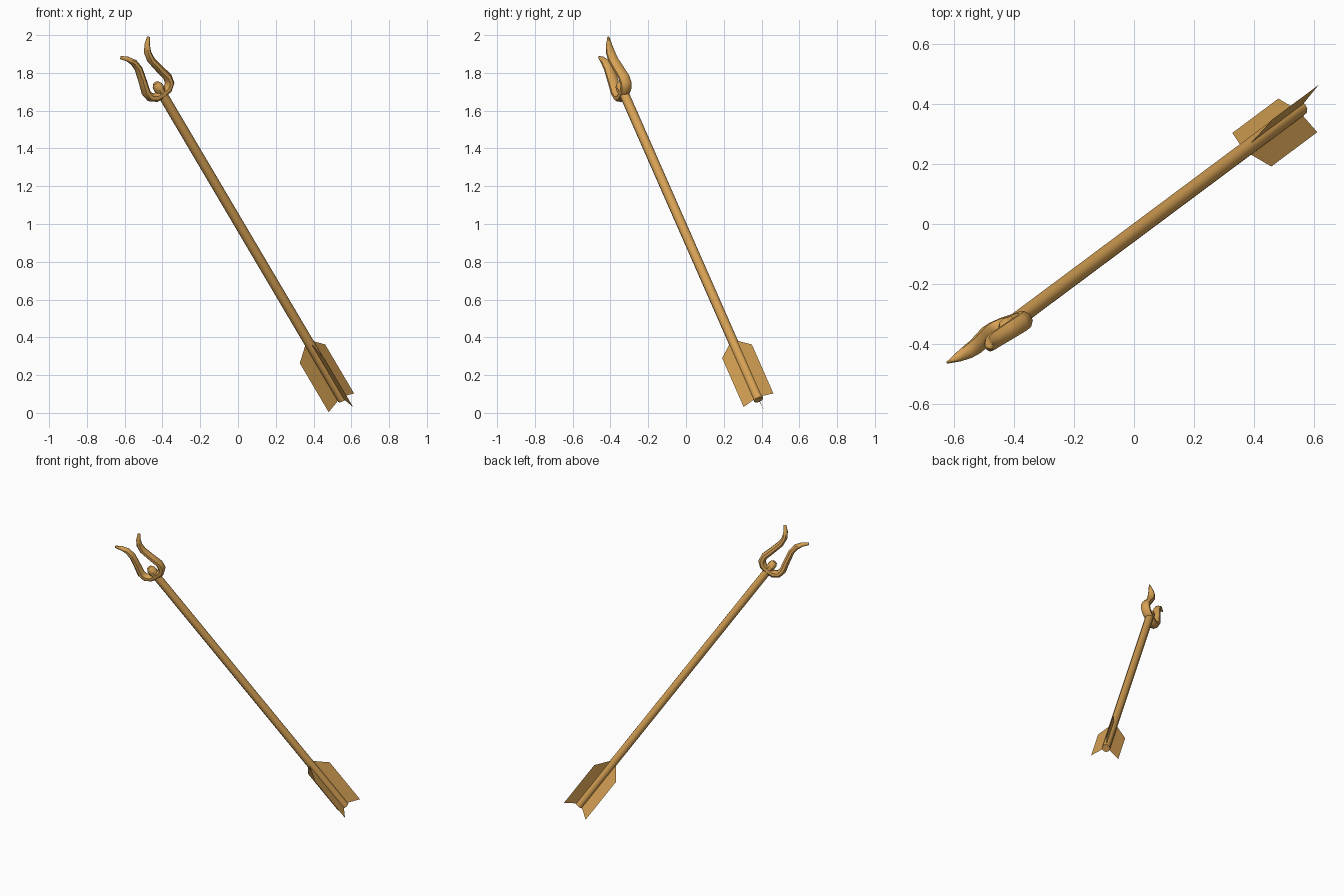
import bpy, bmesh, math
from mathutils import Vector

if "Cube" in bpy.data.objects:
    bpy.data.objects.remove(bpy.data.objects["Cube"])

# Arrow frame: tail point, shaft direction, fork spread direction, fork normal
TAIL = Vector((0.568, 0.395, 0.046))
D = Vector((-0.475, -0.354, 0.805)).normalized()
E = Vector((0.77, 0.26, 0.585))
E = (E - D * E.dot(D)).normalized()
N = D.cross(E)

brass = bpy.data.materials.new("warm_brass")
brass.diffuse_color = (0.68, 0.36, 0.09, 1)
brass.use_nodes = True
brass.node_tree.nodes["Principled BSDF"].inputs["Base Color"].default_value = brass.diffuse_color


def at(s, u=0.0, v=0.0):
    """s along the shaft, u across the fork, v out of the fork plane."""
    return TAIL + D * s + E * u + N * v


def finish(name, bm, smooth=True):
    bmesh.ops.recalc_face_normals(bm, faces=bm.faces[:])
    me = bpy.data.meshes.new(name)
    bm.to_mesh(me)
    bm.free()
    me.materials.append(brass)
    ob = bpy.data.objects.new(name, me)
    bpy.context.collection.objects.link(ob)
    if smooth:
        bpy.ops.object.select_all(action='DESELECT')
        bpy.context.view_layer.objects.active = ob
        ob.select_set(True)
        bpy.ops.object.shade_smooth_by_angle(angle=math.radians(45))
    return ob


def tube(name, path, sides):
    """Sweep an ellipse along (u, s, in-plane radius, out-of-plane radius)."""
    bm = bmesh.new()
    rings = []
    for i, (u, s, a, b) in enumerate(path):
        p, q = path[max(i - 1, 0)], path[min(i + 1, len(path) - 1)]
        t = Vector((q[0] - p[0], q[1] - p[1])).normalized()
        ring = []
        for k in range(sides):
            ang = 2 * math.pi * (k + 0.5) / sides
            c = a * math.cos(ang)
            ring.append(bm.verts.new(at(s + t.x * c, u - t.y * c, b * math.sin(ang))))
        rings.append(ring)
    for r0, r1 in zip(rings, rings[1:]):
        for k in range(sides):
            j = (k + 1) % sides
            bm.faces.new((r0[k], r0[j], r1[j], r1[k]))
    bm.faces.new(rings[0])
    bm.faces.new(rings[-1])
    return finish(name, bm)


# Straight shaft
tube("shaft", [(0, 0.03, 0.026, 0.026), (0, 2.06, 0.026, 0.026)], 10)

# Rounded nub where the shaft meets the fork
tube("shaft_nub", [(0, 2.03, 0.026, 0.026), (0, 2.07, 0.029, 0.031),
                   (0, 2.095, 0.027, 0.028), (0, 2.112, 0.016, 0.016)], 8)

# Wavy two-pronged head: one half, mirrored into a continuous tube
half = [(0.04, 2.044, 0.024, 0.030), (0.066, 2.064, 0.024, 0.031),
        (0.073, 2.10, 0.023, 0.031), (0.057, 2.165, 0.021, 0.030),
        (0.042, 2.235, 0.020, 0.028), (0.047, 2.28, 0.018, 0.025),
        (0.066, 2.315, 0.014, 0.017), (0.096, 2.347, 0.009, 0.003)]
mirrored = [(-u, s, a, b) for u, s, a, b in reversed(half)]
tube("forked_head", mirrored + [(0, 2.04, 0.024, 0.029)] + half, 8)

# Three flat fins, 120 degrees apart, swept towards the tail
for i in range(3):
    ang = math.radians(-90 + 120 * i)
    u, v = math.cos(ang), math.sin(ang)
    bm = bmesh.new()
    outline = [(0.41, 0.015), (0.322, 0.10), (0.0, 0.10), (0.04, 0.015)]
    bm.faces.new([bm.verts.new(at(s, u * r, v * r)) for s, r in outline])
    finish("fin_%d" % (i + 1), bm, smooth=False)
